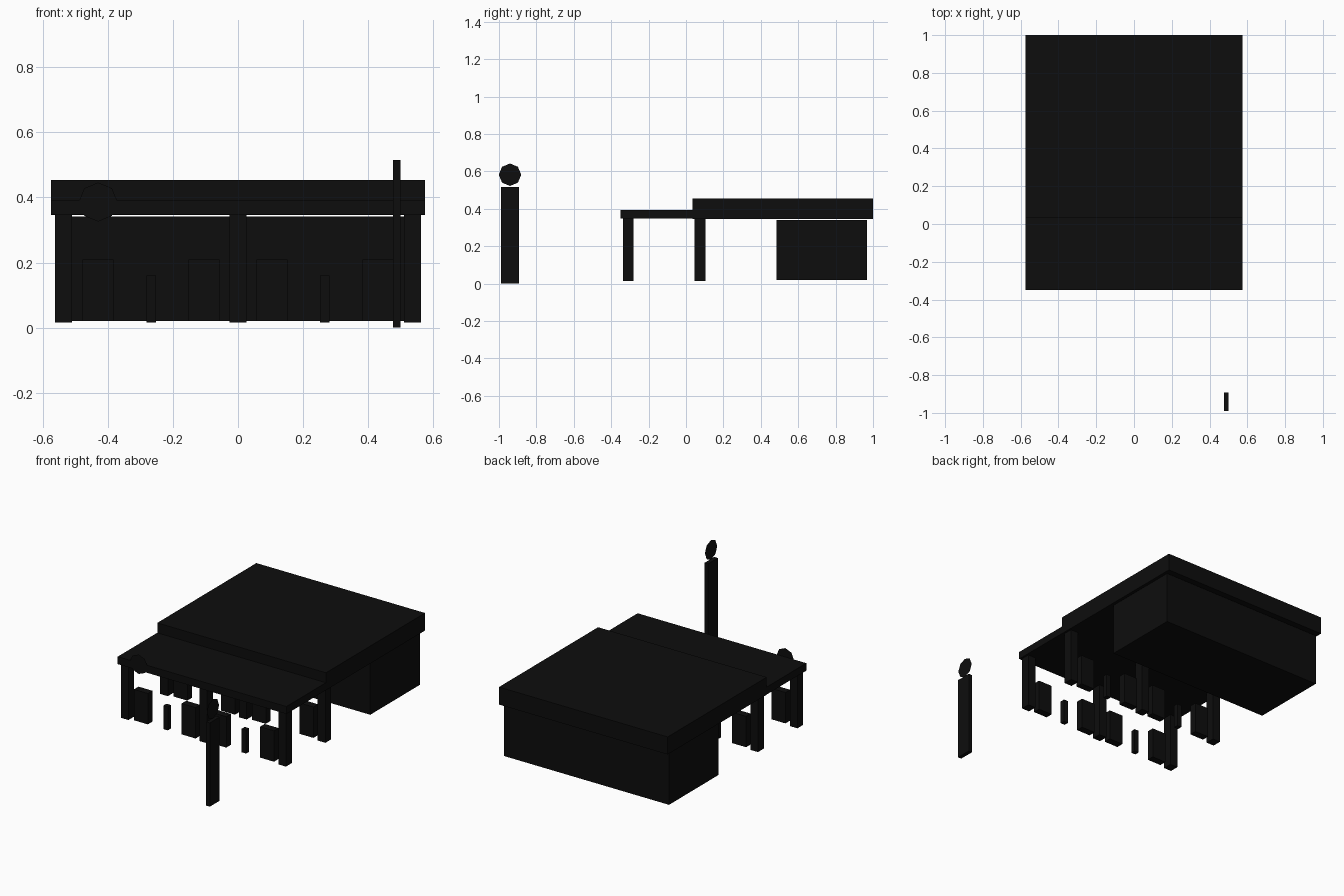
import bpy, bmesh, math
from mathutils import Matrix

cube = bpy.data.objects.get("Cube")
if cube:
    bpy.data.objects.remove(cube, do_unlink=True)

# One near-black paint for everything
black = bpy.data.materials.new("near_black")
black.use_nodes = True
colour = (0.004, 0.004, 0.004, 1)
black.diffuse_color = colour
black.node_tree.nodes["Principled BSDF"].inputs["Base Color"].default_value = colour


def finish(name, bm):
    mesh = bpy.data.meshes.new(name)
    bm.to_mesh(mesh)
    bm.free()
    mesh.materials.append(black)
    bpy.context.collection.objects.link(bpy.data.objects.new(name, mesh))


def box(name, x, y, z):
    """Box given by its (low, high) range on each axis."""
    bm = bmesh.new()
    spans = (x, y, z)
    size = [hi - lo for lo, hi in spans]
    mid = [(hi + lo) / 2 for lo, hi in spans]
    bmesh.ops.create_cube(bm, size=1, matrix=Matrix.Translation(mid) @ Matrix.Diagonal((*size, 1)))
    finish(name, bm)


def upright(name, x, y, width, depth, z):
    box(name, (x - width / 2, x + width / 2), (y - depth / 2, y + depth / 2), z)


def octagon(name, centre, axis):
    """Flat eight-sided sign standing upright."""
    bm = bmesh.new()
    turn = Matrix.Rotation(math.radians(90), 4, axis)
    bmesh.ops.create_circle(bm, cap_ends=True, segments=8, radius=0.06,
                            matrix=Matrix.Translation(centre) @ turn)
    finish(name, bm)


# Shop, its deep flat roof and the thinner front canopy
box("shop_building", (-0.562, 0.562), (0.485, 0.968), (0.02, 0.341))
box("shop_roof", (-0.575, 0.575), (0.035, 1.0), (0.346, 0.454))
box("front_canopy", (-0.575, 0.575), (-0.35, 0.035), (0.347, 0.393))

# Two rows of posts, pumps and bollards
for row, y in (("front", -0.309), ("back", 0.075)):
    for i, x in enumerate((-0.537, 0, 0.537)):
        upright(f"{row}_post_{i + 1}", x, y, 0.052, 0.057, (0.015, 0.348))
    for side, s in (("left", 1), ("right", -1)):
        upright(f"{row}_{side}_outer_pump", s * 0.43, y, 0.095, 0.045, (0.02, 0.21))
        upright(f"{row}_{side}_inner_pump", s * 0.105, y, 0.095, 0.045, (0.02, 0.21))
        upright(f"{row}_{side}_bollard", s * 0.267, y, 0.03, 0.03, (0.015, 0.16))

# Canopy badge and roadside sign
octagon("canopy_badge", (-0.43, -0.353, 0.386), 'X')
upright("sign_pillar", 0.488, -0.941, 0.024, 0.096, (0, 0.516))
octagon("sign_disc", (0.488, -0.941, 0.582), 'Y')
